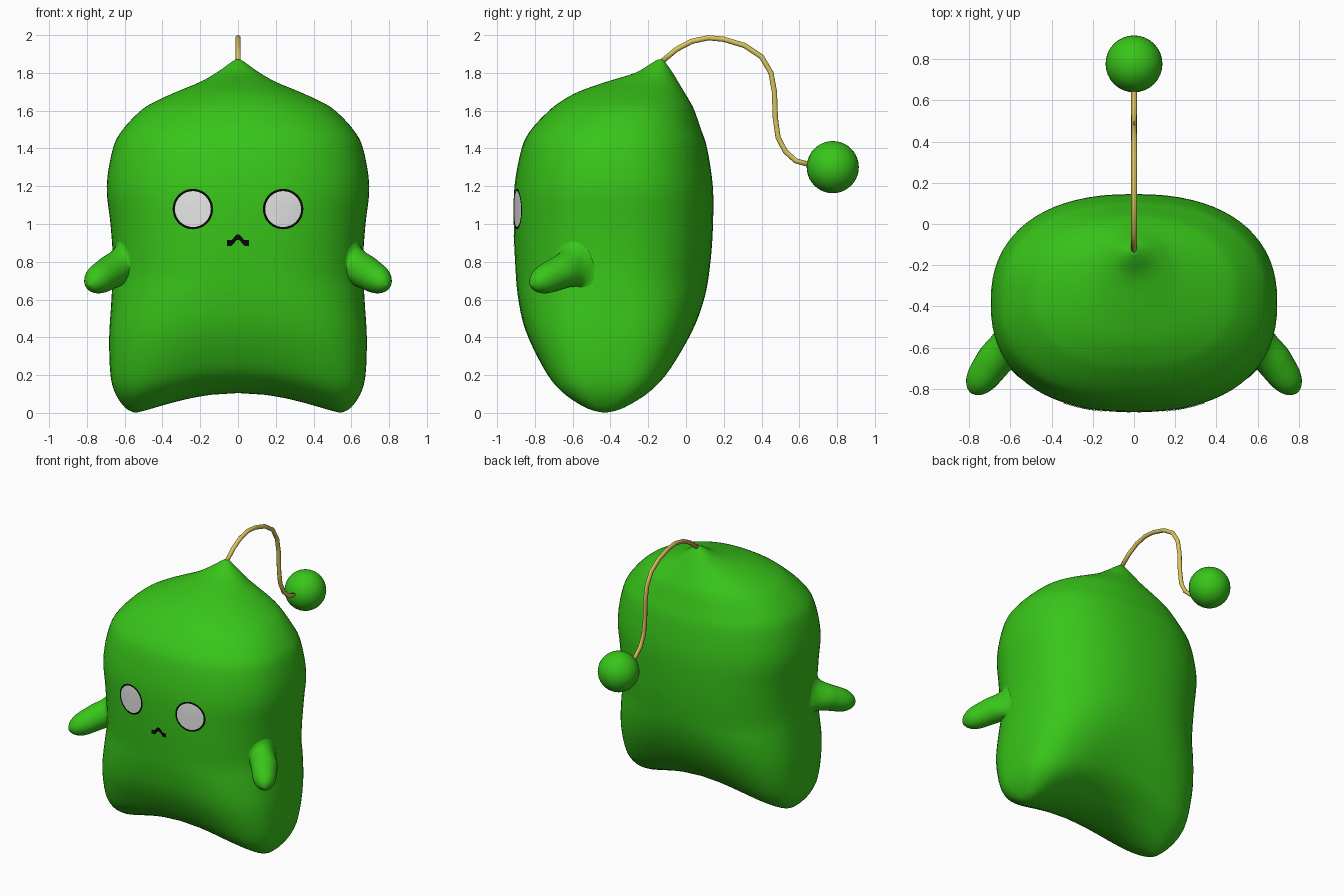
import bpy, bmesh, math
from mathutils import Vector
from mathutils.bvhtree import BVHTree

if "Cube" in bpy.data.objects:
    bpy.data.objects.remove(bpy.data.objects["Cube"])


def material(name, rgb):
    m = bpy.data.materials.new(name)
    m.diffuse_color = (*rgb, 1)
    m.use_nodes = True
    m.node_tree.nodes["Principled BSDF"].inputs["Base Color"].default_value = m.diffuse_color
    return m


GREEN = material("leaf green", (0.04, 0.56, 0.01))
WHITE = material("eye white", (0.80, 0.80, 0.80))
BLACK = material("black", (0.002, 0.002, 0.002))
YELLOW = material("straw yellow", (0.68, 0.57, 0.11))
BROWN = material("tan brown", (0.58, 0.34, 0.10))


def finish(bm, name, *mats, smooth=True):
    for f in bm.faces:
        f.smooth = smooth
    me = bpy.data.meshes.new(name)
    bm.to_mesh(me)
    ob = bpy.data.objects.new(name, me)
    bpy.context.collection.objects.link(ob)
    for m in mats:
        me.materials.append(m)
    return ob


def loft(rings, cap_start=False, cap_end=True):
    bm = bmesh.new()
    rows = [[bm.verts.new(p) for p in r] for r in rings]
    n = len(rows[0])
    for a, b in zip(rows, rows[1:]):
        for i in range(n):
            j = (i + 1) % n
            bm.faces.new((a[i], a[j], b[j], b[i]))
    if cap_start:
        bm.faces.new(rows[0][::-1])
    if cap_end:
        bm.faces.new(rows[-1])
    bmesh.ops.remove_doubles(bm, verts=bm.verts[:], dist=1e-5)
    bmesh.ops.recalc_face_normals(bm, faces=bm.faces[:])
    return bm


def smooth_rows(rows, steps):
    """Catmull-Rom interpolation of every column."""
    out, last = [], len(rows) - 1
    for i in range(last):
        p = [rows[min(max(i + k, 0), last)] for k in (-1, 0, 1, 2)]
        for s in range(steps):
            t = s / steps
            out.append([0.5 * (2 * b + (c - a) * t + (2*a - 5*b + 4*c - d) * t*t
                               + (3*b - a - 3*c + d) * t**3) for a, b, c, d in zip(*p)])
    return out + [list(rows[-1])]


# Body: height, front y, back y, half width
profile = [
    (0.00, -0.43, -0.43, 0.53), (0.006, -0.50, -0.36, 0.56), (0.03, -0.58, -0.28, 0.60),
    (0.10, -0.69, -0.16, 0.648), (0.20, -0.765, -0.07, 0.675), (0.40, -0.85, 0.035, 0.682),
    (0.60, -0.89, 0.10, 0.67), (0.80, -0.905, 0.13, 0.662), (1.00, -0.912, 0.143, 0.675),
    (1.20, -0.908, 0.142, 0.695), (1.40, -0.87, 0.112, 0.662), (1.50, -0.82, 0.08, 0.61),
    (1.60, -0.725, 0.045, 0.515), (1.65, -0.66, 0.02, 0.435), (1.70, -0.57, -0.01, 0.325),
    (1.75, -0.43, -0.04, 0.205), (1.80, -0.27, -0.07, 0.115), (1.85, -0.185, -0.105, 0.045),
    (1.87, -0.15, -0.12, 0.015)]


def body_ring(z, front, back, w, n=72):
    power = 2 / (2.1 + 0.25 * min(1, max(0, (1.75 - z) / 0.3)) + 1.3 * max(0, 1 - z / 0.7))
    ring = []
    for i in range(n):
        a = 2 * math.pi * i / n
        c, s = math.cos(a), math.sin(a)
        x = w * math.copysign(abs(c) ** power, c)
        y = (front + back) / 2 + (back - front) / 2 * math.copysign(abs(s) ** power, s)
        # arch between the two feet
        lift = 0.105 * max(0, 1 - (x / 0.55) ** 2) ** 1.3 * max(0, 1 - z) ** 2
        ring.append((x, y, z + lift))
    return ring


bm = loft([body_ring(*r) for r in smooth_rows(profile, 4)])
skin = BVHTree.FromBMesh(bm)
finish(bm, "body", GREEN)


# Arms: first ring lies on the body, flare blends into a rounded tip
def arm(side, name):
    base, tip = Vector((0.61, -0.57, 0.785)), Vector((0.79, -0.82, 0.675))
    axis = (tip - base).normalized()
    u = axis.cross(Vector((0, 0, 1))).normalized()
    v = u.cross(axis)
    radii = [(0, .138), (.1, .115), (.22, .1), (.36, .09), (.5, .085), (.65, .08),
             (.78, .071), (.89, .053), (.96, .031), (1, .004)]
    rings = []
    for t, r in smooth_rows(radii, 3):
        c = base.lerp(tip, t)
        k = min(1, t / 0.4)
        k = k * k * (3 - 2 * k)
        ring = []
        for i in range(28):
            a = 2 * math.pi * i / 28
            p = c + u * r * math.cos(a) + v * r * math.sin(a)
            near, normal = skin.find_nearest(p)[:2]
            p = (near + normal * (0.12 * t - 0.003)).lerp(p, k)
            ring.append((p.x * side, p.y, p.z))
        rings.append(ring)
    finish(loft(rings, cap_start=True), name, GREEN)


arm(1, "right_arm")
arm(-1, "left_arm")


# Antenna cord: bent tube in the middle plane
path = [(-0.14, 1.85), (-0.05, 1.925), (0.03, 1.967), (0.12, 1.986), (0.20, 1.978),
        (0.31, 1.945), (0.40, 1.885), (0.45, 1.80), (0.468, 1.70), (0.473, 1.56),
        (0.487, 1.46), (0.525, 1.385), (0.58, 1.335), (0.67, 1.31)]
rings = []
for i, (y, z) in enumerate(path):
    a, b = path[max(i - 1, 0)], path[min(i + 1, len(path) - 1)]
    d = Vector((0, b[0] - a[0], b[1] - a[1])).normalized()
    side = Vector((0, -d.z, d.y))
    rings.append([Vector((0, y, z)) + 0.0145 * (Vector((1, 0, 0)) * math.cos(k * math.pi / 5)
                  + side * math.sin(k * math.pi / 5)) for k in range(10)])
bm = loft(rings, cap_start=True)
for f in bm.faces:
    f.material_index = 1 if f.normal.x < -0.5 else 0
finish(bm, "antenna_cord", YELLOW, BROWN)

# Antenna ball
bm = bmesh.new()
bmesh.ops.create_uvsphere(bm, u_segments=32, v_segments=20, radius=0.138)
bmesh.ops.translate(bm, verts=bm.verts[:], vec=(0, 0.777, 1.301))
finish(bm, "antenna_ball", GREEN)


def on_skin(x, z, gap=0.004):
    hit = skin.ray_cast(Vector((x, -3, z)), Vector((0, 1, 0)))[0]
    return (x, hit.y - gap, z)


# Eyes: thin discs following the face, with a black rim
EYE_X, EYE_Z = 0.239, 1.079
for sx, name in ((1, "right_eye"), (-1, "left_eye")):
    rings = [[on_skin(sx * EYE_X + r * math.cos(a), EYE_Z + r * math.sin(a))
              for a in (2 * math.pi * k / 40 for k in range(40))]
             for r in (0.107, 0.095, 0.075, 0.05, 0.025, 0.008)]
    bm = loft(rings)
    for f in bm.faces:
        c = f.calc_center_median()
        f.material_index = int(math.hypot(c.x - sx * EYE_X, c.z - EYE_Z) > 0.096)
        if f.normal.y > 0:
            f.normal_flip()
    finish(bm, name, WHITE, BLACK)

# Mouth: small bent stripe
line = [(-0.058, 0.898), (-0.034, 0.898), (-0.008, 0.928), (0.008, 0.928),
        (0.034, 0.898), (0.058, 0.898)]
bm = bmesh.new()
rows = [[bm.verts.new(on_skin(x, z + h)) for h in (-0.014, 0.016)] for x, z in line]
for a, b in zip(rows, rows[1:]):
    bm.faces.new((a[0], b[0], b[1], a[1]))
finish(bm, "mouth", BLACK, smooth=False)
